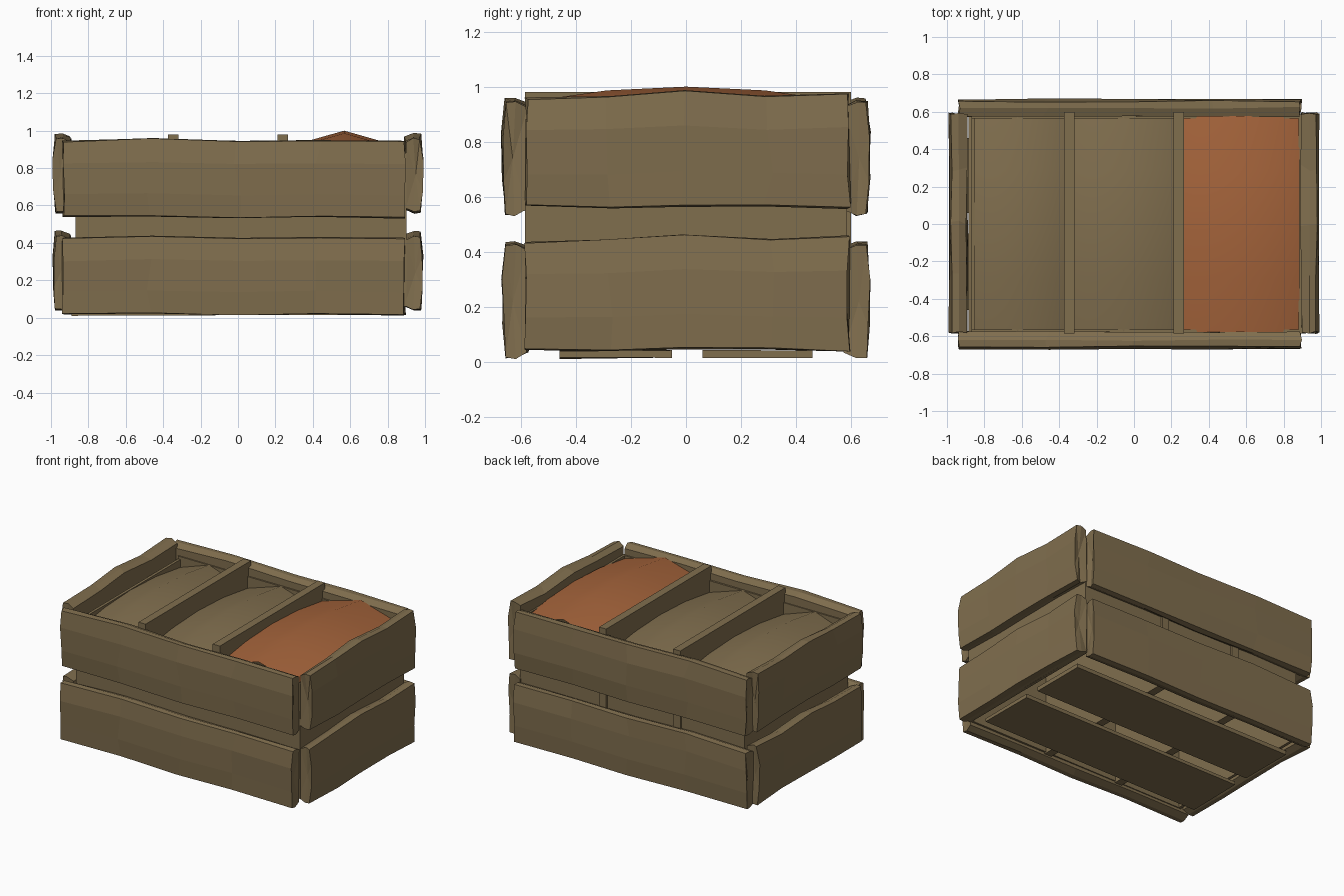
import bpy, bmesh, random
from mathutils import Vector

random.seed(7)
cube = bpy.data.objects.get("Cube")
if cube:
    bpy.data.objects.remove(cube, do_unlink=True)


def material(name, rgb):
    m = bpy.data.materials.new(name)
    m.use_nodes = True
    m.diffuse_color = (*rgb, 1)
    bsdf = m.node_tree.nodes["Principled BSDF"]
    bsdf.inputs["Base Color"].default_value = (*rgb, 1)
    bsdf.inputs["Roughness"].default_value = 0.9
    return m


WOOD = material("brown wood", (0.216, 0.156, 0.076))
ORANGE = material("orange fill", (0.37, 0.125, 0.043))


def finish(name, bm, mat, smooth=False):
    bmesh.ops.recalc_face_normals(bm, faces=bm.faces)
    me = bpy.data.meshes.new(name)
    bm.to_mesh(me)
    bm.free()
    me.materials.append(mat)
    for p in me.polygons:
        p.use_smooth = smooth
    ob = bpy.data.objects.new(name, me)
    bpy.context.collection.objects.link(ob)
    return ob


def box(name, lo, hi, mat=WOOD):
    lo, hi = Vector(lo), Vector(hi)
    bm = bmesh.new()
    bmesh.ops.create_cube(bm, size=1)
    for v in bm.verts:
        v.co = (lo + hi) / 2 + v.co * (hi - lo)
    return finish(name, bm, mat)


def plank(name, stations, bottoms, tops, inner, outer, place):
    """Rough-hewn board: a wobbling eight-point section lofted along its length."""
    bm = bmesh.new()
    rings = []
    last = len(stations) - 1
    for i, (s, b, t) in enumerate(zip(stations, bottoms, tops)):
        end = i in (0, last)
        mid = (inner + outer) / 2
        h = t - b
        section = [(inner, b + .02), (mid, b), (outer - .012, b + .004),
                   (outer - .003, b + h * .3), (outer, b + h * .7),
                   (outer - .012, t - .004), (mid, t), (inner, t - .02)]
        ring = []
        for d, z in section:
            along = s + (random.uniform(-.008, .008) if end else random.uniform(-.02, .02))
            depth = d + random.uniform(-.005, .005)
            ring.append(bm.verts.new(place(along, depth, z + random.uniform(-.003, .003))))
        rings.append(ring)
    for a, b in zip(rings, rings[1:]):
        for k in range(8):
            j = (k + 1) % 8
            bm.faces.new((a[k], a[j], b[j], b[k]))
    # fan the end caps to a slightly sunken centre
    for ring, sign in ((rings[0], 1), (rings[-1], -1)):
        c = sum((v.co for v in ring), Vector()) / 8
        other = sum((v.co for v in rings[2]), Vector()) / 8
        centre = bm.verts.new(c + (other - c).normalized() * .012)
        for k in range(8):
            bm.faces.new((ring[k], ring[(k + 1) % 8], centre))
    return finish(name, bm, WOOD)


# Two tiers of outer boards
LONG = (-.935, -.47, 0, .43, .89)
SHORT = (-.58, -.28, 0, .3, .592)
for tier, dz in (("lower", 0), ("upper", .52)):
    for side, sy in (("front", -1), ("back", 1)):
        plank(f"{tier}_{side}_board", LONG,
              [z + dz for z in (.02, .022, .012, .02, .012)],
              [z + dz for z in (.425, .44, .427, .43, .425)], .575, .668,
              lambda s, d, z, sy=sy: Vector((s, sy * d, z)))
    for side, sx in (("right", -1), ("left", 1)):
        plank(f"{tier}_{side}_board", SHORT,
              [z + dz for z in (.045, .04, .046, .046, .036)],
              [z + dz for z in (.438, .447, .466, .445, .458)], .893, .988,
              lambda s, d, z, sx=sx: Vector((sx * d, s, z)))

# Inner walls showing in the gap between the tiers
for side, sy in (("front", -1), ("back", 1)):
    ys = sorted((sy * .565, sy * .585))
    box(f"{side}_inner_wall", (-.87, ys[0], .06), (.9, ys[1], .88))
box("right_inner_wall", (-.87, -.57, .06), (-.85, .57, .86))
box("left_inner_wall", (.88, -.57, .06), (.9, .57, .88))

# Dividers running front to back
for name, x in (("right_divider", -.347), ("left_divider", .238)):
    box(name, (x - .028, -.585, .05), (x + .028, .6, .98))

# Floor boards with open gaps
for name, y0, y1 in (("front_floor_board", -.46, -.05), ("back_floor_board", .06, .46)):
    ob = box(name, (-.89, y0, .014), (.86, y1, .042))
    for v in ob.data.vertices:
        v.co.z += random.uniform(-.004, .004)


def mound(name, x0, x1, peak, mat):
    """Shallow heap filling one compartment."""
    bm = bmesh.new()
    bmesh.ops.create_grid(bm, x_segments=2, y_segments=4, size=1)
    for v in bm.verts:
        u, w = v.co.x, v.co.y
        v.co = ((x0 + x1) / 2 + u * (x1 - x0) / 2, w * .577,
                peak - .09 * abs(u) - .055 * w * w)
    finish(name, bm, mat, True)


mound("right_fill", -.885, -.36, .935, WOOD)
mound("middle_fill", -.335, .225, .935, WOOD)
mound("left_fill", .25, .885, 1.0, ORANGE)
